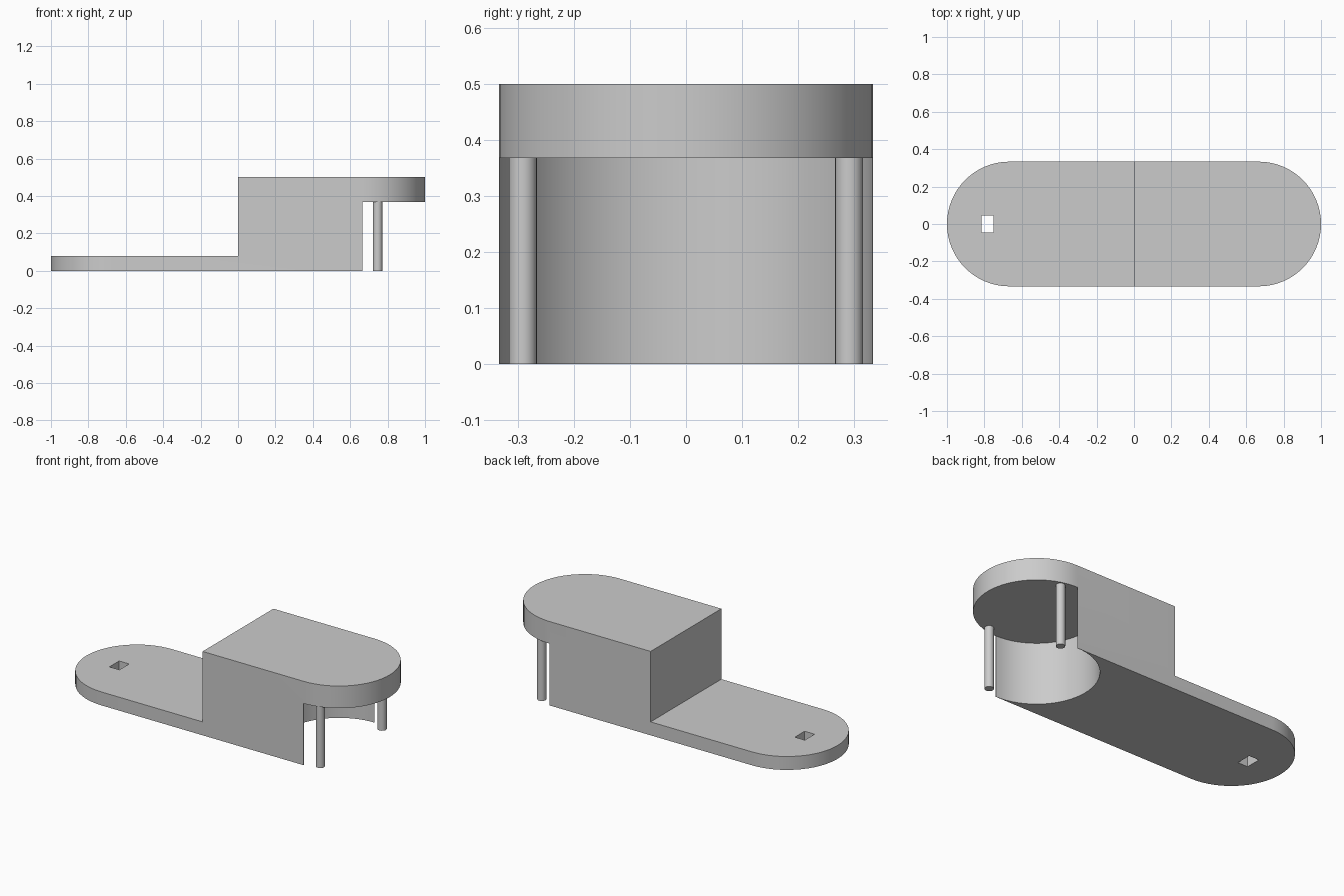
import bpy, bmesh, math

if "Cube" in bpy.data.objects:
    bpy.data.objects.remove(bpy.data.objects["Cube"])

R = 1 / 3          # end radius and half width
CX = 1 - R         # centre of each rounded end
TOP, STEP, CAP = 0.5, 0.08, 0.368

grey = bpy.data.materials.new("plain grey")
grey.use_nodes = True
grey.diffuse_color = (0.6, 0.6, 0.6, 1)
grey.node_tree.nodes["Principled BSDF"].inputs["Base Color"].default_value = (0.6, 0.6, 0.6, 1)


def arc(cx, r, start, end, n=32):
    steps = [math.radians(start + (end - start) * i / n) for i in range(n + 1)]
    return [(cx + r * math.cos(a), r * math.sin(a)) for a in steps]


def prism(name, outline, z0, z1):
    """Extrude a flat outline from z0 up to z1."""
    bm = bmesh.new()
    face = bm.faces.new([bm.verts.new((x, y, z0)) for x, y in outline])
    geom = bmesh.ops.extrude_face_region(bm, geom=[face])["geom"]
    top = [g for g in geom if isinstance(g, bmesh.types.BMVert)]
    bmesh.ops.translate(bm, verts=top, vec=(0, 0, z1 - z0))
    bmesh.ops.recalc_face_normals(bm, faces=bm.faces)
    mesh = bpy.data.meshes.new(name)
    bm.to_mesh(mesh)
    bm.free()
    mesh.materials.append(grey)
    ob = bpy.data.objects.new(name, mesh)
    bpy.context.collection.objects.link(ob)
    return ob


def rect(x0, x1, y):
    return [(x0, -y), (x1, -y), (x1, y), (x0, y)]


def activate(ob):
    bpy.ops.object.select_all(action='DESELECT')
    ob.select_set(True)
    bpy.context.view_layer.objects.active = ob


def cut(ob, cutter):
    mod = ob.modifiers.new("cut", 'BOOLEAN')
    mod.operation, mod.solver, mod.object = 'DIFFERENCE', 'EXACT', cutter
    activate(ob)
    bpy.ops.object.modifier_apply(modifier=mod.name)
    bpy.data.objects.remove(cutter)


def smooth(ob):
    activate(ob)
    bpy.ops.object.shade_smooth_by_angle(angle=math.radians(30))


# Body: rounded block, stepped down at one end and hollowed under the other
body = prism("body", arc(CX, R, -90, 90) + arc(-CX, R, 90, 270), 0, TOP)
cut(body, prism("step_cutter", rect(-1.2, 0, 0.5), STEP, 0.7))
hollow = [(1.2, -0.5), (1.2, 0.5), (CX, 0.5)] + arc(CX, R - 0.001, 90, 270) + [(CX, -0.5)]
cut(body, prism("hollow_cutter", hollow, -0.1, CAP))

# Rectangular slot through the low plate
cut(body, prism("slot_cutter", rect(-0.816, -0.75, 0.046), -0.1, 0.2))
smooth(body)

# Two round posts under the overhang
for side, y in (("left", -0.291), ("right", 0.291)):
    post = prism("post_" + side, arc(0, 0.025, 0, 345, 23), 0, CAP)
    post.location = (0.747, y, 0)
    smooth(post)
